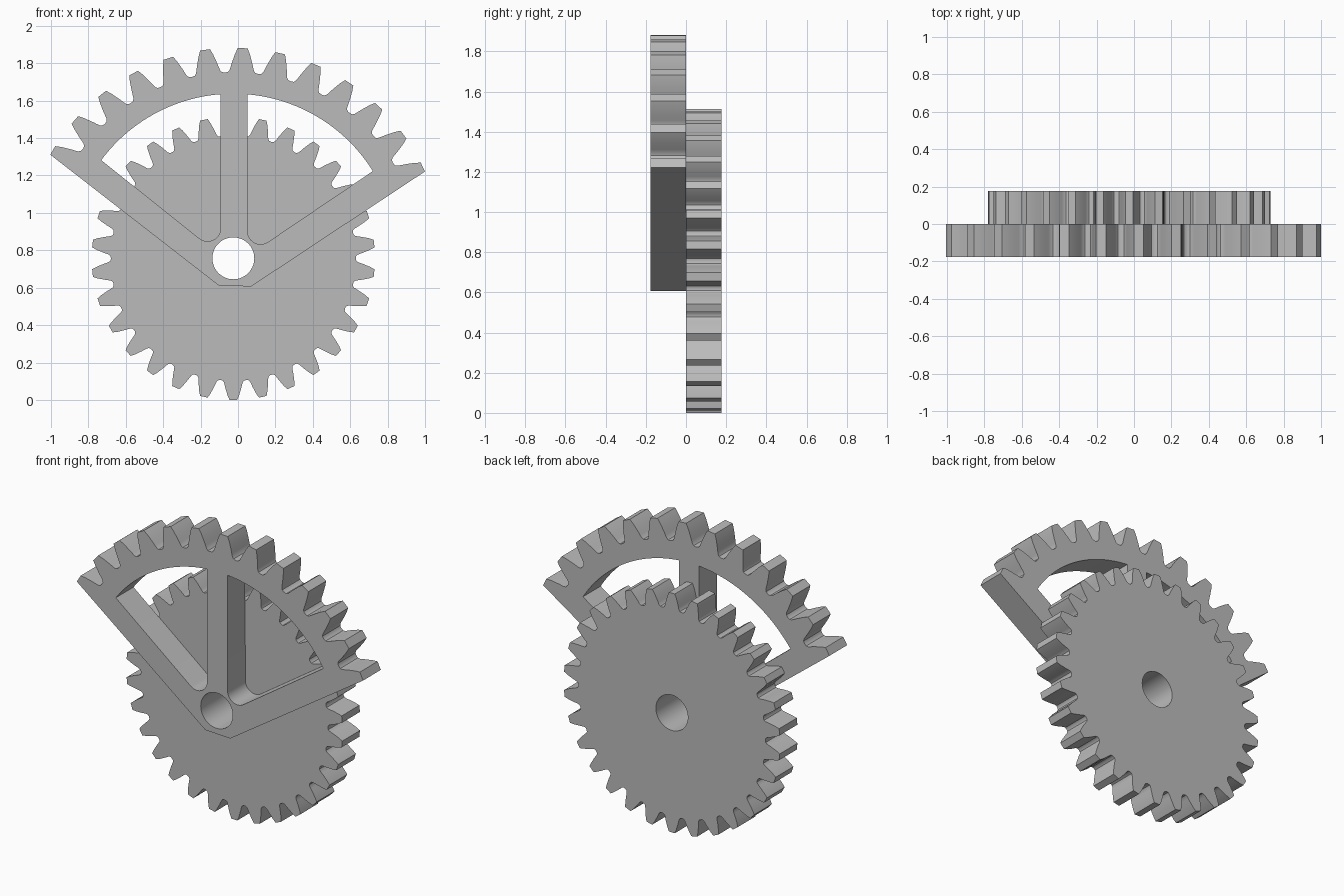
import bpy
import bmesh
from math import sin, cos, radians, pi

if "Cube" in bpy.data.objects:
    bpy.data.objects.remove(bpy.data.objects["Cube"])

CX, CZ = -0.025, 0.757      # shared axle centre
THICK = 0.177               # thickness of each wheel

grey = bpy.data.materials.new("plain grey")
grey.use_nodes = True
colour = (0.5, 0.5, 0.5, 1)
grey.diffuse_color = colour
grey.node_tree.nodes["Principled BSDF"].inputs["Base Color"].default_value = colour

# Half tooth: (fraction of pitch from tooth centre, fraction of tooth height)
FLANK = [(0.47, 0), (0.41, 0.02), (0.36, 0.1), (0.325, 0.24), (0.29, 0.4),
         (0.25, 0.56), (0.2, 0.77), (0.13, 1)]


def polar(angle, radius, centre=(CX, CZ)):
    """Point at an angle in degrees clockwise from straight up."""
    a = radians(angle)
    return (centre[0] + radius * sin(a), centre[1] + radius * cos(a))


def arc(start, end, radius, steps, centre=(CX, CZ)):
    return [polar(start + (end - start) * i / steps, radius, centre)
            for i in range(steps + 1)]


def tooth(angle, pitch, root, tip):
    """Clockwise points of one tooth, from valley to valley."""
    half = [(f * pitch, root + h * (tip - root)) for f, h in FLANK]
    return ([polar(angle - a, r) for a, r in half]
            + [polar(angle + a, r) for a, r in reversed(half)])


def plate(name, loops, y):
    """Extrude closed outlines with holes into a plate centred on depth y."""
    curve = bpy.data.curves.new(name, "CURVE")
    curve.dimensions = "2D"
    curve.fill_mode = "BOTH"
    curve.extrude = THICK / 2
    for loop in loops:
        spline = curve.splines.new("POLY")
        spline.points.add(len(loop) - 1)
        for p, (x, z) in zip(spline.points, loop):
            p.co = (x, z, 0, 1)
        spline.use_cyclic_u = True
    ob = bpy.data.objects.new(name, curve)
    bpy.context.collection.objects.link(ob)
    ob.location.y = y
    ob.rotation_euler.x = pi / 2
    bpy.ops.object.select_all(action="DESELECT")
    ob.select_set(True)
    bpy.context.view_layer.objects.active = ob
    bpy.ops.object.convert(target="MESH")
    ob = bpy.context.object
    bm = bmesh.new()
    bm.from_mesh(ob.data)
    bmesh.ops.remove_doubles(bm, verts=bm.verts, dist=0.0001)
    bmesh.ops.recalc_face_normals(bm, faces=bm.faces)
    bm.to_mesh(ob.data)
    bm.free()
    ob.data.materials.clear()
    ob.data.materials.append(grey)
    bpy.ops.object.shade_smooth_by_angle(angle=radians(30))
    return ob


axle_hole = arc(0, 354, 0.112, 59)

# Full gear wheel at the back
gear_pitch = 360 / 30
gear = []
for i in range(30):
    gear += tooth(i * gear_pitch, gear_pitch, 0.655, 0.757)
plate("gear_wheel", [gear, axle_hole], THICK / 2)

# Toothed sector at the front: end teeth are cut off along the straight arms
pitch = 360 / 35
sector = []
for i in range(-6, 7):
    sector += tooth((i + 0.25) * pitch, pitch, 0.995, 1.125)
cut = len(FLANK) - 1
sector = sector[cut:-cut] + [(0.07, 0.606), (-0.105, 0.613)]

# Openings either side of the upright spoke, rounded at the bottom
left_window = (arc(-53.4, -4.4, 0.88, 24)
               + arc(90, 218, 0.07, 12, (-0.163, 0.918)))
right_window = (arc(4.9, 58, 0.88, 24)
                + arc(146, 270, 0.07, 12, (0.121, 0.902)))
plate("toothed_sector", [sector, left_window, right_window, axle_hole], -THICK / 2)
